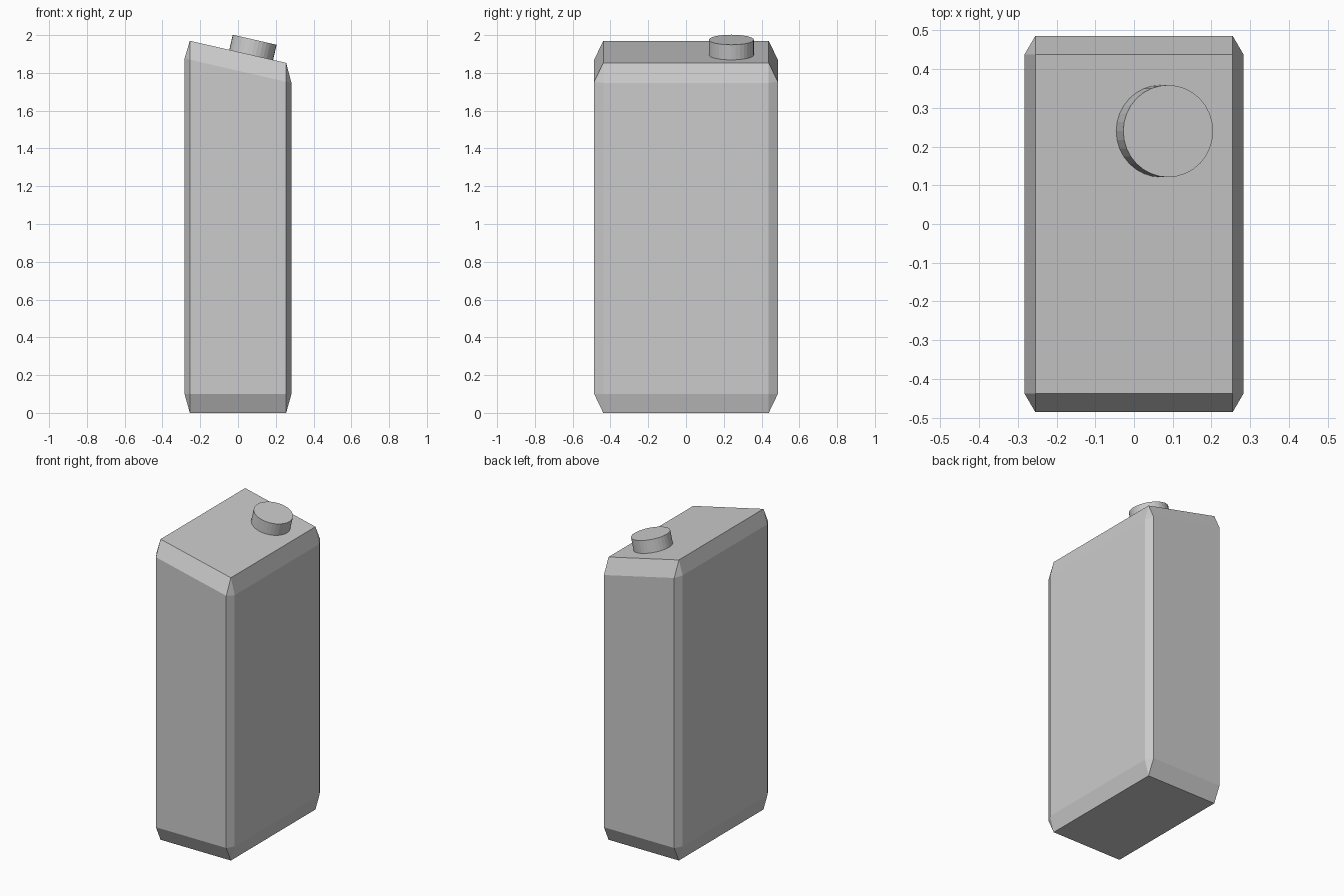
import bpy, bmesh, math
from mathutils import Matrix, Vector

if "Cube" in bpy.data.objects:
    bpy.data.objects.remove(bpy.data.objects["Cube"])

HX, HY = 0.283, 0.486        # outer half width / depth
IX, IY = 0.255, 0.438        # chamfered half width / depth
DROP = 0.1                   # chamfer height, top and bottom
MID, SLOPE = 1.9115, 0.229   # sloped top plane


def top(x):
    return MID - SLOPE * x


def add_object(name, bm):
    bmesh.ops.recalc_face_normals(bm, faces=bm.faces)
    mesh = bpy.data.meshes.new(name)
    bm.to_mesh(mesh)
    bm.free()
    obj = bpy.data.objects.new(name, mesh)
    bpy.context.collection.objects.link(obj)
    return obj


# Carton body: chamfered box with slanted top, as the hull of its corners
bm = bmesh.new()
for sx in (-1, 1):
    for sy in (-1, 1):
        for x, y, d in ((IX, IY, 0), (HX, IY, DROP), (IX, HY, DROP)):
            bm.verts.new((sx * x, sy * y, d))
            bm.verts.new((sx * x, sy * y, top(sx * x) - d))
bmesh.ops.convex_hull(bm, input=bm.verts)
bmesh.ops.dissolve_limit(bm, angle_limit=math.radians(1),
                         verts=bm.verts, edges=bm.edges)
add_object("carton_body", bm)

# Screw cap: short cylinder standing on the slanted top
RADIUS, HEIGHT = 0.119, 0.082
tilt = math.atan(SLOPE)
normal = Vector((math.sin(tilt), 0, math.cos(tilt)))
base = Vector((0.07, 0.24, top(0.07)))
place = Matrix.Translation(base + normal * HEIGHT / 2) @ Matrix.Rotation(tilt, 4, 'Y')
bm = bmesh.new()
bmesh.ops.create_cone(bm, cap_ends=True, segments=32, radius1=RADIUS,
                      radius2=RADIUS, depth=HEIGHT, matrix=place)
add_object("screw_cap", bm)
